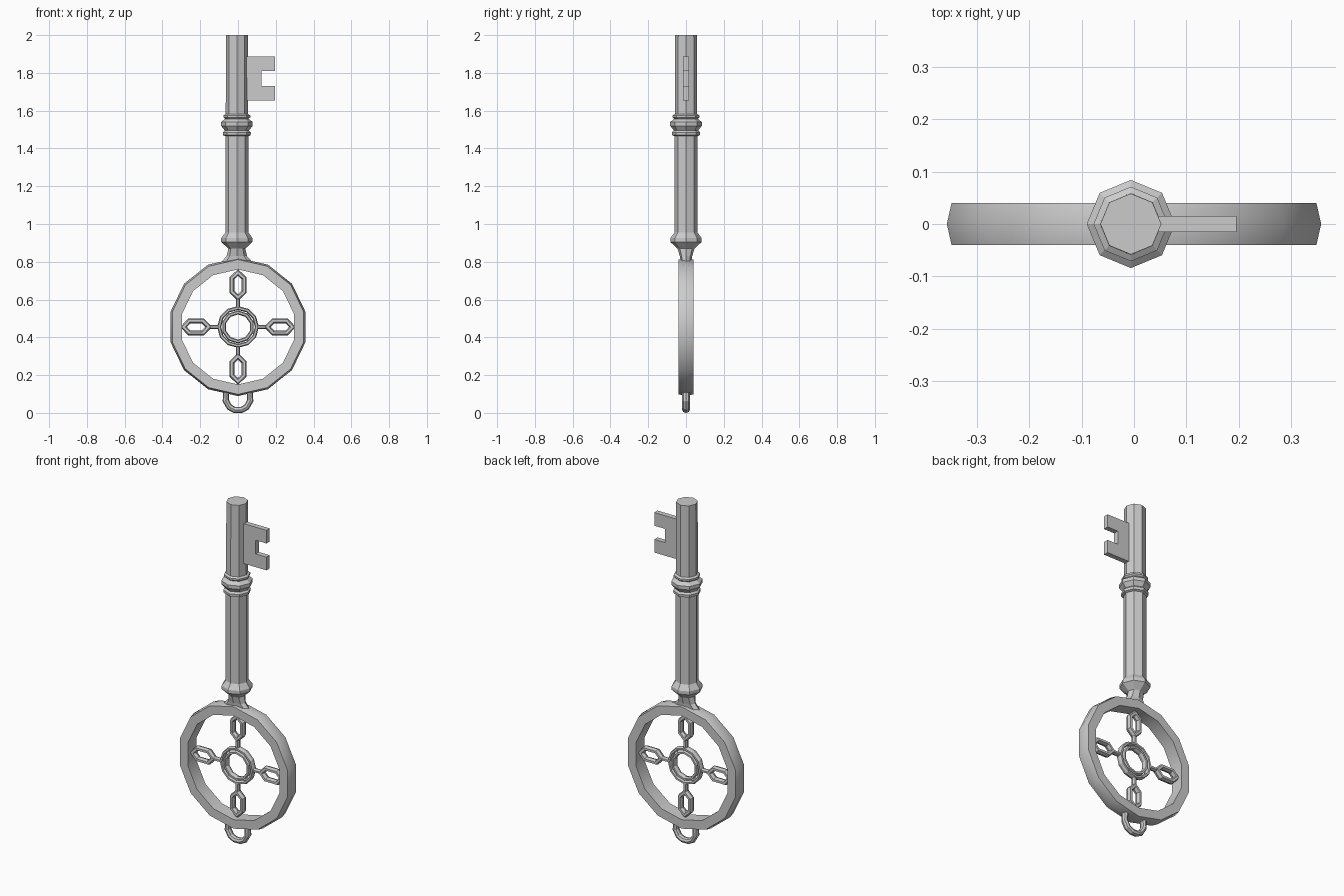
import bpy, bmesh, math
from mathutils import Vector, Matrix

if "Cube" in bpy.data.objects:
    bpy.data.objects.remove(bpy.data.objects["Cube"])

CZ = 0.455  # height of the bow centre


def finish(name, bm, smooth=False):
    bmesh.ops.recalc_face_normals(bm, faces=bm.faces)
    me = bpy.data.meshes.new(name)
    bm.to_mesh(me)
    bm.free()
    ob = bpy.data.objects.new(name, me)
    bpy.context.collection.objects.link(ob)
    if smooth:
        bpy.context.view_layer.objects.active = ob
        ob.select_set(True)
        bpy.ops.object.shade_smooth_by_angle(angle=math.radians(30))
        ob.select_set(False)
    return ob


def skin(bm, rings, closed):
    vr = [[bm.verts.new(p) for p in r] for r in rings]
    n, m = len(vr), len(vr[0])
    for i in range(n if closed else n - 1):
        a, b = vr[i], vr[(i + 1) % n]
        for j in range(m):
            k = (j + 1) % m
            bm.faces.new((a[j], a[k], b[k], b[j]))
    if not closed:
        bm.faces.new(vr[0])
        bm.faces.new(vr[-1])


def sweep(name, path, section, closed=True, smooth=False):
    """Sweep a (sideways, y) section along a path in the XZ plane with mitred corners."""
    pts = [Vector(p) for p in path]
    n = len(pts)
    rings = []
    for i, p in enumerate(pts):
        prev = pts[i - 1] if closed or i > 0 else None
        nxt = pts[(i + 1) % n] if closed or i < n - 1 else None
        t0 = (p - prev).normalized() if prev is not None else (nxt - p).normalized()
        t1 = (nxt - p).normalized() if nxt is not None else t0
        t = (t0 + t1).normalized()
        normal = Vector((t.y, -t.x)) / max(0.4, t.dot(t1))
        rings.append([(p.x + normal.x * s, y, p.y + normal.y * s) for s, y in section])
    bm = bmesh.new()
    skin(bm, rings, closed)
    return finish(name, bm, smooth)


def circle(r, n):
    return [(r * math.sin(-2 * math.pi * i / n), CZ + r * math.cos(2 * math.pi * i / n))
            for i in range(n)]


def tube(a, b, n=6):
    return [(a * math.cos(2 * math.pi * i / n), b * math.sin(2 * math.pi * i / n))
            for i in range(n)]


# Octagonal shaft with flared neck and collar: (z, x radius, y radius)
profile = [(0.79, .09, .025), (0.83, .054, .033), (0.87, .045, .045), (0.905, .083, .083),
           (0.925, .083, .083), (0.955, .061, .061), (1.465, .061, .061), (1.47, .073, .073),
           (1.485, .074, .074), (1.495, .064, .064), (1.52, .084, .084), (1.54, .084, .084),
           (1.557, .062, .062), (1.565, .071, .071), (1.575, .071, .071), (1.582, .059, .059),
           (2.0, .058, .058)]
bm = bmesh.new()
skin(bm, [[(-0.006 + rx * math.cos(i * math.pi / 4), ry * math.sin(i * math.pi / 4), z)
           for i in range(8)] for z, rx, ry in profile], False)
finish("shaft", bm)

# Notched key bit
outline = [(.03, 1.653), (.195, 1.653), (.195, 1.73), (.125, 1.73),
           (.125, 1.81), (.195, 1.81), (.195, 1.887), (.03, 1.887)]
bm = bmesh.new()
skin(bm, [[(x, y, z) for x, z in outline] for y in (-.015, .015)], False)
finish("key_bit", bm)

# Fourteen-sided bow ring with a crowned outer face
sweep("bow_ring", circle(0.33, 14),
      [(-.025, -.04), (.026, -.04), (.035, 0), (.026, .04), (-.025, .04)], smooth=True)

# Double ring in the middle of the bow
sweep("centre_outer_ring", circle(0.1, 12), tube(.010, .02))
sweep("centre_inner_ring", circle(0.077, 10), tube(.010, .02))

# Four arms: an open elongated link on a short stem
link = [(.288, 0), (.258, .032), (.186, .032), (.155, 0), (.186, -.032), (.258, -.032)]
for k in range(4):
    rot = Matrix.Rotation(k * math.pi / 2, 2)

    def place(points):
        return [rot @ Vector(p) + Vector((0, CZ)) for p in points]
    sweep(f"arm_link_{k + 1}", place(link), tube(.013, .02))
    sweep(f"arm_stem_{k + 1}", place([(.1, 0), (.155, 0)]), tube(.011, .016), closed=False)

# Hanging loop below the bow
half = [(.062, .115), (.065, .065), (.045, .03)]
path = [(-x, z) for x, z in half] + [(-.018, .016), (.018, .016)] + half[::-1]
sweep("hanging_loop", path, tube(.016, .02, 8), closed=False)
